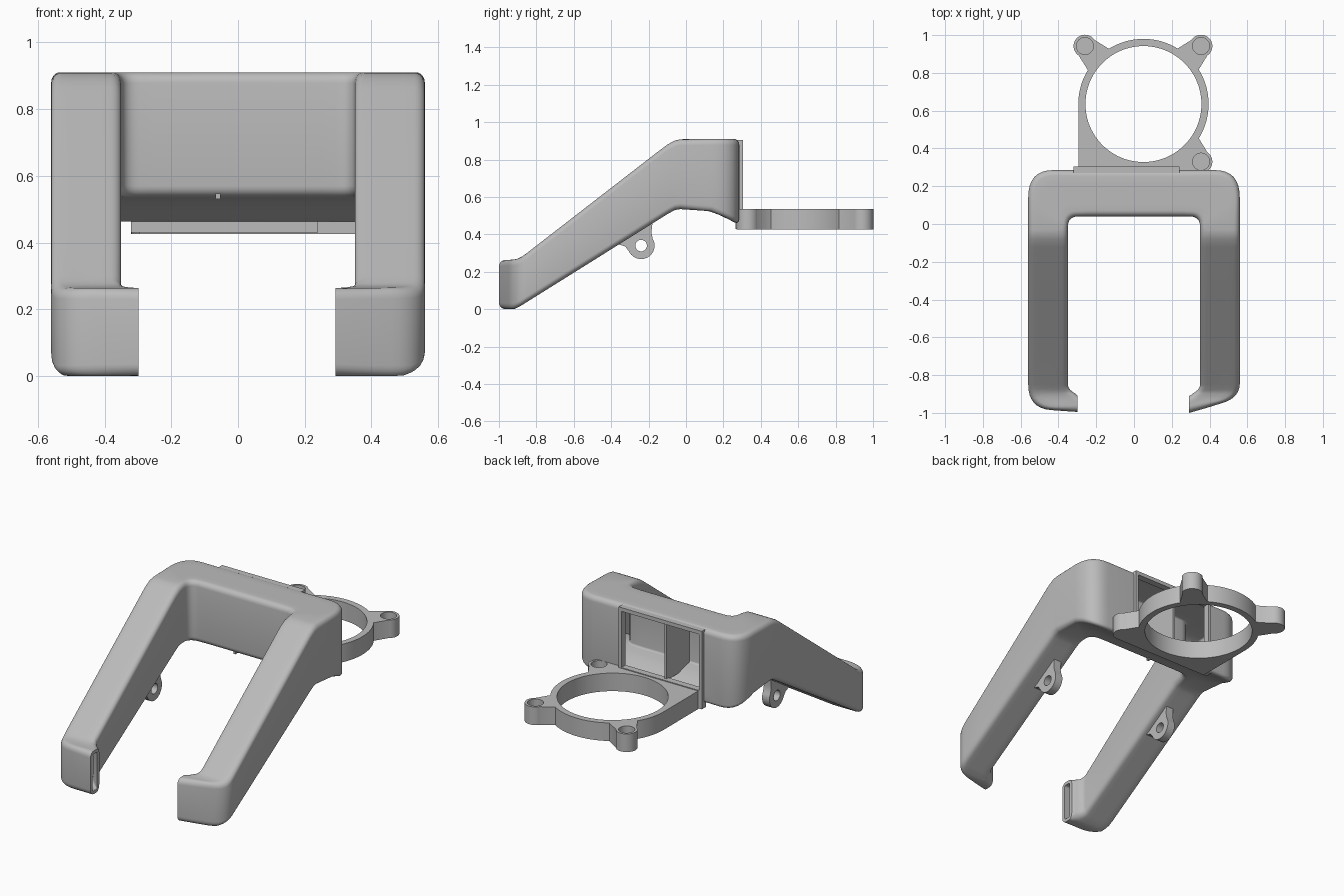
import bpy, bmesh, math
from mathutils import Vector

if "Cube" in bpy.data.objects:
    bpy.data.objects.remove(bpy.data.objects["Cube"])

grey = bpy.data.materials.new("plastic grey")
grey.diffuse_color = (0.5, 0.5, 0.5, 1)
grey.use_nodes = True
grey.node_tree.nodes["Principled BSDF"].inputs["Base Color"].default_value = grey.diffuse_color


def make(name, verts, faces):
    bm = bmesh.new()
    vs = [bm.verts.new(v) for v in verts]
    for f in faces:
        bm.faces.new([vs[i] for i in f])
    bmesh.ops.recalc_face_normals(bm, faces=bm.faces[:])
    me = bpy.data.meshes.new(name)
    bm.to_mesh(me)
    bm.free()
    me.materials.append(grey)
    ob = bpy.data.objects.new(name, me)
    bpy.context.collection.objects.link(ob)
    return ob


def prism(name, pts, lo, hi, axis='z'):
    """Extrude a 2D outline along z (xy outline) or x (yz outline)."""
    n = len(pts)
    place = (lambda p, h: (p[0], p[1], h)) if axis == 'z' else (lambda p, h: (h, p[0], p[1]))
    verts = [place(p, h) for h in (lo, hi) for p in pts]
    faces = [list(range(n)), list(range(n, 2 * n))]
    faces += [(i, (i + 1) % n, n + (i + 1) % n, n + i) for i in range(n)]
    return make(name, verts, faces)


def arc(cx, cy, r, a0, a1, n):
    return [(cx + r * math.cos(math.radians(a0 + (a1 - a0) * i / n)),
             cy + r * math.sin(math.radians(a0 + (a1 - a0) * i / n))) for i in range(n + 1)]


def circle(cx, cy, r, n=32):
    return arc(cx, cy, r, 0, 360, n)[:-1]


def box(name, x0, x1, y0, y1, z0, z1):
    return prism(name, [(x0, y0), (x1, y0), (x1, y1), (x0, y1)], z0, z1)


def boolean(ob, tool, op='DIFFERENCE', keep=False):
    mod = ob.modifiers.new("bool", 'BOOLEAN')
    mod.operation, mod.solver, mod.object = op, 'EXACT', tool
    bpy.context.view_layer.objects.active = ob
    bpy.ops.object.modifier_apply(modifier=mod.name)
    if not keep:
        bpy.data.objects.remove(tool)


def bend(a, c, b, n=8):
    a, c, b = Vector(a), Vector(c), Vector(b)
    return [a * (1 - t) ** 2 + c * 2 * t * (1 - t) + b * t * t for t in (i / n for i in range(n + 1))]


def lerp_table(table, y):
    if y <= table[0][0]:
        return table[0][1]
    for (y0, z0), (y1, z1) in zip(table, table[1:]):
        if y <= y1:
            return z0 + (z1 - z0) * (y - y0) / (y1 - y0)
    return table[-1][1]


# Side profile: top and underside heights along y
TOP = [(-1, .262), (-.92, .265), (-.89, .272), (-.86, .293), (-.14, .85),
       (-.1, .88), (-.06, .902), (-.02, .91)]
BOT = [(-1, .004), (-.97, 0), (-.92, 0), (-.88, .02), (-.1, .508), (-.06, .53),
       (0, .54), (.08, .535), (.14, .52), (.2, .495), (.285, .45)]


def half(tip, corner):
    """Outer and inner plan points for one arm, from its tip to the middle."""
    ys = (-.7, -.4, -.14, -.12, -.1, -.08, -.06, -.03)
    outer = [Vector(p) for p in tip] + bend(*corner) + [Vector((.56, y)) for y in ys]
    outer += bend((.56, .14), (.56, .285), (.43, .285)) + [Vector((.25, .285))]
    inner = [Vector((.292, -.91)), Vector((.302, -.905))]
    inner += bend((.312, -.897), (.35, -.875), (.35, -.85)) + [Vector((.35, y)) for y in ys]
    inner += bend((.35, -.015), (.35, .04), (.295, .04)) + [Vector((.25, .04))]
    inner[0].x = outer[0].x
    return list(zip(outer, inner))


def section(o, i, t, r):
    """Rounded rectangular section between two plan points, inset by t."""
    w = (i - o).length
    d = (i - o) / w
    s0, s1 = t + r, w - t - r
    flat = [s0 + (s1 - s0) * k / 5 for k in range(1, 5)]
    out = []

    def add(s, a, top):
        p = o + d * (s + r * math.cos(a))
        z = lerp_table(TOP, p.y) - t - r if top else lerp_table(BOT, p.y) + t + r
        out.append((p.x, p.y, z + r * math.sin(a)))
    for s, a0, top in ((s0, 180, 0), (s1, 270, 0), (s1, 0, 1), (s0, 90, 1)):
        for k in range(6):
            add(s, math.radians(a0 + 18 * k), top)
        if a0 == 180:
            for f in flat:
                add(f, math.radians(270), 0)
        if a0 == 0:
            for f in reversed(flat):
                add(f, math.radians(90), 1)
    return out


# Hollow forked duct swept from one tip to the other
right = half([(.292, -1), (.38, -.975)], ((.46, -.95), (.555, -.925), (.56, -.85)))
left = half([(.298, -.995), (.37, -.99)], ((.44, -.985), (.56, -.975), (.56, -.85)))
flip = lambda v: Vector((-v.x, v.y))
stations = right + [(flip(o), flip(i)) for o, i in reversed(left)]
verts, faces = [], []
for t, r in ((0, .032), (.02, .012)):
    for o, i in stations:
        verts += section(o, i, t, r)
S = len(stations)
N = len(verts) // (2 * S)
for shell in (0, S * N):
    for s in range(S - 1):
        a = shell + s * N
        faces += [(a + k, a + (k + 1) % N, a + N + (k + 1) % N, a + N + k) for k in range(N)]
for a in (0, (S - 1) * N):
    b = a + S * N
    faces += [(a + k, a + (k + 1) % N, b + (k + 1) % N, b + k) for k in range(N)]
duct = make("forked_duct", verts, faces)

# Rear inlet opening with its flange and inner divider
flange = box("inlet_flange", -.32, .24, .265, .305, .43, .905)
inlet = box("inlet_cutter", -.3, .222, .2, .4, .54, .882)
boolean(duct, inlet, keep=True)
boolean(flange, inlet)
box("duct_divider", -.067, -.053, .05, .284, .53, .9)

# Fan mounting ring with plate and three screw lugs
CX, CY, Z0, Z1 = .05, .635, .425, .535
ring = prism("fan_ring", circle(CX, CY, .345, 96), Z0, Z1)
plate = [(-.295, .27), (.36, .27), (.36, .35), (CX, CY), (-.295, CY)]
boolean(ring, prism("plate", plate, Z0, Z1), 'UNION')
lugs = [(-.26, .942), (.355, .942), (.355, .33)]
for lx, ly in lugs:
    d = Vector((lx - CX, ly - CY))
    dist = d.length
    d.normalize()
    n = Vector((-d.y, d.x))
    web = [Vector((CX, CY)) + d * a + n * b
           for a, b in ((.31, -.085), (dist, -.056), (dist, .056), (.31, .085))]
    boolean(ring, prism("web", web, Z0, Z1), 'UNION')
    boolean(ring, prism("lug", circle(lx, ly, .06), Z0, Z1), 'UNION')
boolean(ring, prism("bore", circle(CX, CY, .307, 96), .3, .7))
for lx, ly in lugs:
    boolean(ring, prism("screw_hole", circle(lx, ly, .045), .465, .7))

# Pierced mounting tabs under both arms
for side, sx in (("left", -1), ("right", 1)):
    outline = arc(-.24, .34, .072, 30, -155, 20)
    outline += [(-.325, .335), (-.365, .348), (-.3, .4), (-.22, .455), (-.18, .455), (-.185, .41)]
    tab = prism(side + "_tab", outline, sx * .42 - .025, sx * .42 + .025, 'x')
    boolean(tab, prism("pin_hole", circle(-.24, .34, .031, 24), sx * .42 - .1, sx * .42 + .1, 'x'))

# Smooth rounded surfaces while keeping hard edges
bpy.ops.object.select_all(action='DESELECT')
for ob in bpy.context.scene.objects:
    ob.select_set(True)
    bpy.context.view_layer.objects.active = ob
bpy.ops.object.shade_smooth_by_angle(angle=math.radians(35))
